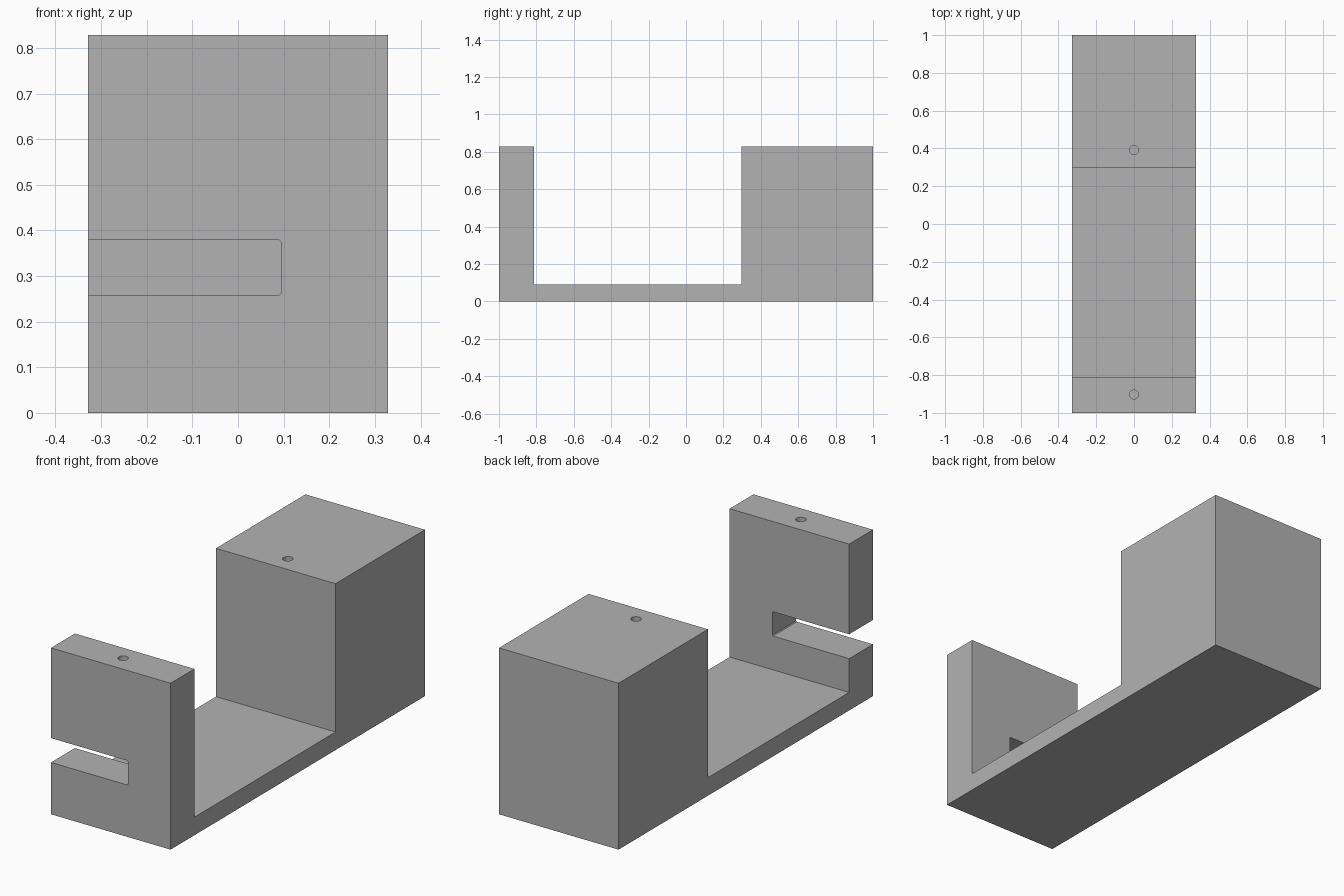
import bpy
import bmesh

if "Cube" in bpy.data.objects:
    bpy.data.objects.remove(bpy.data.objects["Cube"], do_unlink=True)

HALF_W, HEIGHT, BASE = 0.329, 0.828, 0.09
PLATE_BACK, BLOCK_FRONT = -0.813, 0.297
HOLE_R, HOLE_DEPTH = 0.024, 0.2

grey = bpy.data.materials.new("plain grey")
grey.use_nodes = True
colour = (0.45, 0.45, 0.45, 1)
grey.diffuse_color = colour
grey.node_tree.nodes["Principled BSDF"].inputs["Base Color"].default_value = colour


def make_prism(name, points, offset):
    """Extrude a closed outline along an offset vector."""
    bm = bmesh.new()
    face = bm.faces.new([bm.verts.new(p) for p in points])
    result = bmesh.ops.extrude_face_region(bm, geom=[face])
    moved = [g for g in result["geom"] if isinstance(g, bmesh.types.BMVert)]
    bmesh.ops.translate(bm, verts=moved, vec=offset)
    bmesh.ops.recalc_face_normals(bm, faces=bm.faces)
    mesh = bpy.data.meshes.new(name)
    bm.to_mesh(mesh)
    bm.free()
    mesh.materials.append(grey)
    obj = bpy.data.objects.new(name, mesh)
    bpy.context.collection.objects.link(obj)
    return obj


def cut(target, cutter):
    """Subtract the cutter, then discard it."""
    cutter.hide_render = True
    mod = target.modifiers.new("cut", "BOOLEAN")
    mod.operation = "DIFFERENCE"
    mod.solver = "EXACT"
    mod.object = cutter
    bpy.context.view_layer.objects.active = target
    bpy.ops.object.modifier_apply(modifier=mod.name)
    bpy.data.objects.remove(cutter, do_unlink=True)


# Body: thin front plate, low floor and deep rear block in one profile
profile = [(-1, 0), (1, 0), (1, HEIGHT), (BLOCK_FRONT, HEIGHT),
           (BLOCK_FRONT, BASE), (PLATE_BACK, BASE),
           (PLATE_BACK, HEIGHT), (-1, HEIGHT)]
body = make_prism("bracket_body", [(-HALF_W, y, z) for y, z in profile],
                  (2 * HALF_W, 0, 0))

# Side-opening slot through the front plate, inner corners slightly eased
low, high, end, ease = 0.258, 0.379, 0.094, 0.004
slot = [(-0.5, low), (end - ease, low), (end, low + ease),
        (end, high - ease), (end - ease, high), (-0.5, high)]
cut(body, make_prism("slot_cutter", [(x, -1.1, z) for x, z in slot], (0, 0.5, 0)))

# Blind round holes in the two top faces
for y in (-0.903, 0.392):
    bpy.ops.mesh.primitive_cylinder_add(vertices=32, radius=HOLE_R,
                                        depth=2 * HOLE_DEPTH,
                                        location=(0, y, HEIGHT))
    drill = bpy.context.object
    drill.name = "hole_cutter"
    drill.data.materials.append(grey)
    cut(body, drill)

# Smooth hole walls, crisp edges
bpy.ops.object.select_all(action="DESELECT")
body.select_set(True)
bpy.context.view_layer.objects.active = body
bpy.ops.object.shade_smooth_by_angle()
